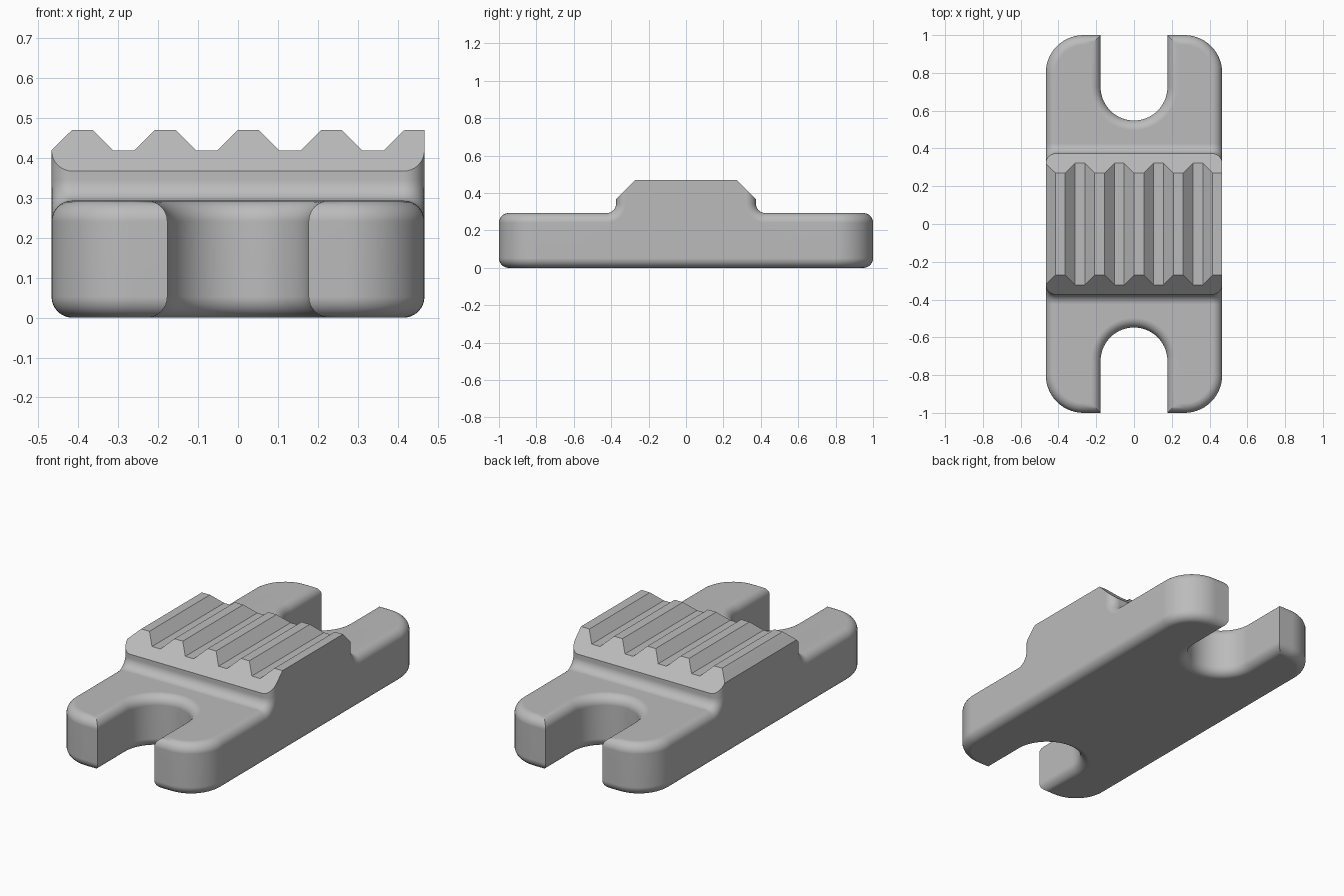
import bpy
import bmesh
from math import sin, cos, pi

old = bpy.data.objects.get("Cube")
if old:
    bpy.data.objects.remove(old, do_unlink=True)

HALF_W, HALF_L = 0.467, 1.0      # plate half width and half length
PLATE_H, TOP_H = 0.293, 0.47     # plate and ridge heights
R = 0.052                        # edge and root fillet radius
CORNER, SLOT, SLOT_Y = 0.2, 0.177, 0.725
WALL = 0.373                     # half length of the raised block
CHAMFER = 0.74                   # y + z on the sloping block faces
TOOTH = 0.052                    # ridge crest width, ramp width and depth
STEPS = 8
JOIN = WALL + R                  # where the plate ends meet the middle


def arc(cx, cy, r, start, end, n):
    angles = [start + (end - start) * i / n for i in range(n + 1)]
    return [(cx + r * cos(a), cy + r * sin(a)) for a in angles]


# Edge rounding: pairs of (sideways inset, vertical inset)
rounding = [(R * (1 - cos(a)), R * (1 - sin(a)))
            for a in [pi / 2 * i / STEPS for i in range(STEPS + 1)]]


def ridge_height(x):
    t = x % (4 * TOOTH)
    fall = min(max(t - TOOTH, 0), max(4 * TOOTH - t, 0), TOOTH)
    return TOP_H - fall


def section(x, e):
    """Closed side profile of the middle, shrunk by e."""
    h = ridge_height(x)
    chain = arc(JOIN, PLATE_H + R, R + e, 1.5 * pi, pi, STEPS)
    chain += [(WALL - e, CHAMFER - WALL + e), (CHAMFER - h, h)]
    return ([(-JOIN, e), (JOIN, e)] + chain
            + [(-y, z) for y, z in reversed(chain)])


def end_outline(d):
    """Slotted end of the plate, inset by d."""
    right = arc(HALF_W - CORNER, HALF_L - CORNER, CORNER - d, 0, pi / 2, 14)
    right = [(HALF_W - d, JOIN)] + right + [(SLOT + d, HALF_L - d)]
    bowl = arc(0, SLOT_Y, SLOT + d, 0, -pi, 28)
    return right + bowl + [(-x, y) for x, y in reversed(right)]


bm = bmesh.new()

# Middle: side profiles strung along x, through every ridge corner
inner_x = sorted(round(k * TOOTH, 4) for k in range(-8, 9)
                 if abs(k * TOOTH) < HALF_W - R - 0.0005)
left = [(d - HALF_W, e) for d, e in rounding]
columns = left + [(x, 0) for x in inner_x] + [(-x, e) for x, e in reversed(left)]
rings = [[bm.verts.new((x, y, z)) for y, z in section(x, e)] for x, e in columns]
count = len(rings[0])
for a, b in zip(rings, rings[1:]):
    for i in range(count - 1):
        if i != 1:
            bm.faces.new((a[i], a[i + 1], b[i + 1], b[i]))
bm.faces.new(rings[0])
bm.faces.new(rings[-1])

# Plate ends: stacked outlines with rounded rims
layers = [(d, e) for d, e in reversed(rounding)]
layers += [(d, PLATE_H - e) for d, e in rounding]
for side in (1, -1):
    loops = [[bm.verts.new((x, y * side, z)) for x, y in end_outline(d)]
             for d, z in layers]
    for a, b in zip(loops, loops[1:]):
        for i in range(len(a) - 1):
            bm.faces.new((a[i], a[i + 1], b[i + 1], b[i]))
    for loop in (loops[0], loops[-1]):
        z = loop[0].co.z
        bm.faces.new(loop + [bm.verts.new((x, JOIN * side, z)) for x in inner_x])

bmesh.ops.remove_doubles(bm, verts=bm.verts, dist=0.0002)
bmesh.ops.recalc_face_normals(bm, faces=bm.faces)

mesh = bpy.data.meshes.new("slotted_clamp_plate")
bm.to_mesh(mesh)
bm.free()
plate = bpy.data.objects.new("slotted_clamp_plate", mesh)
bpy.context.collection.objects.link(plate)

# Plain grey finish
grey = bpy.data.materials.new("plain_grey")
grey.use_nodes = True
colour = (0.5, 0.5, 0.5, 1)
grey.diffuse_color = colour
grey.node_tree.nodes["Principled BSDF"].inputs["Base Color"].default_value = colour
mesh.materials.append(grey)

# Smooth fillets, crisp ridges
bpy.ops.object.select_all(action="DESELECT")
plate.select_set(True)
bpy.context.view_layer.objects.active = plate
bpy.ops.object.shade_smooth_by_angle(angle=pi / 6)
weighted = plate.modifiers.new("even_shading", "WEIGHTED_NORMAL")
weighted.keep_sharp = True
